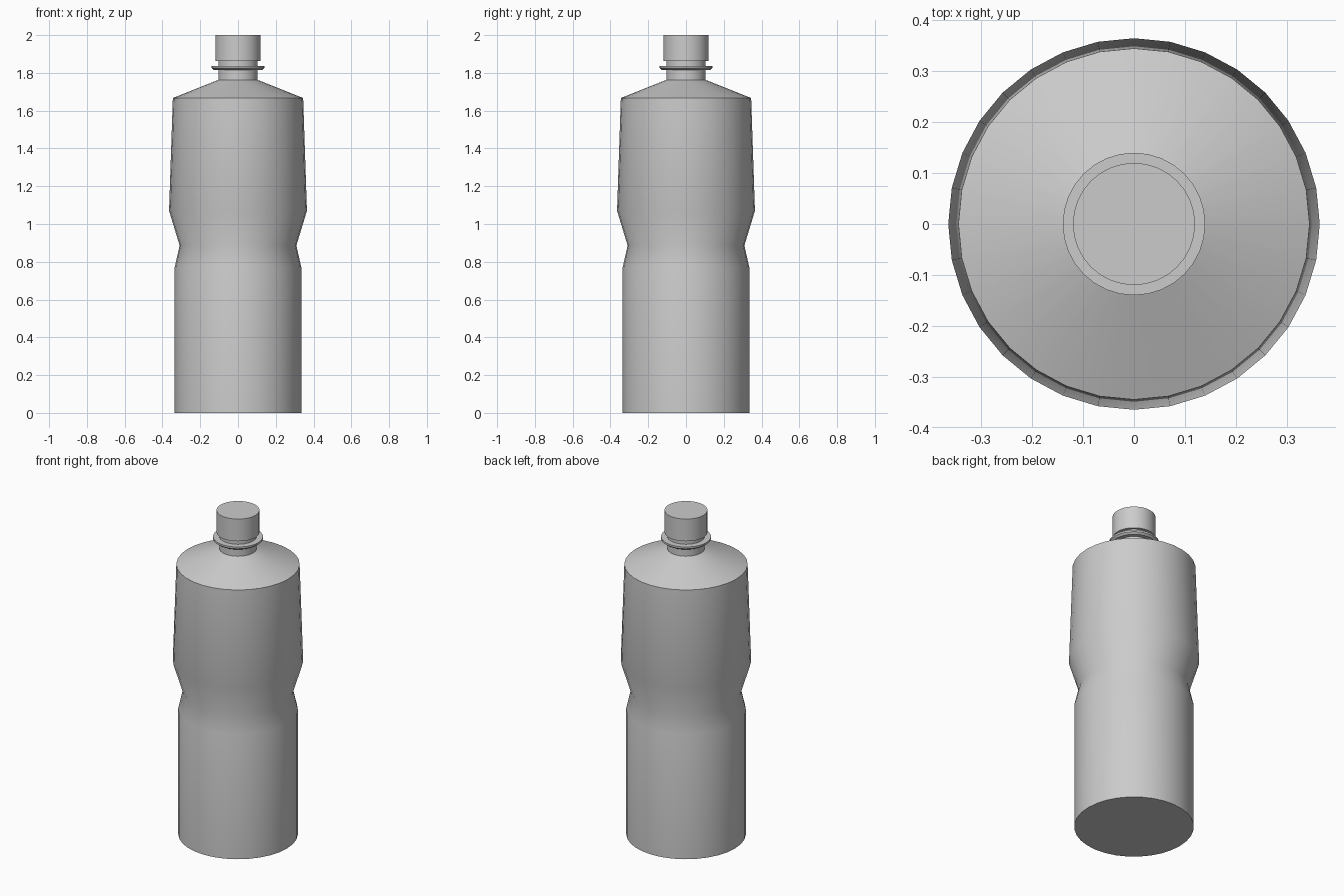
import bpy, bmesh, math

if "Cube" in bpy.data.objects:
    bpy.data.objects.remove(bpy.data.objects["Cube"])

SIDES = 32


def lathe(name, profile):
    """Closed solid turned around z from (radius, height) pairs."""
    bm = bmesh.new()
    rings = []
    for r, z in profile:
        rings.append([bm.verts.new((r * math.cos(2 * math.pi * i / SIDES),
                                    r * math.sin(2 * math.pi * i / SIDES), z))
                      for i in range(SIDES)])
    for low, high in zip(rings, rings[1:]):
        for i in range(SIDES):
            j = (i + 1) % SIDES
            bm.faces.new((low[i], low[j], high[j], high[i]))
    bm.faces.new(rings[0][::-1])
    bm.faces.new(rings[-1])
    mesh = bpy.data.meshes.new(name)
    bm.to_mesh(mesh)
    bm.free()
    obj = bpy.data.objects.new(name, mesh)
    bpy.context.collection.objects.link(obj)
    bpy.ops.object.select_all(action='DESELECT')
    obj.select_set(True)
    bpy.context.view_layer.objects.active = obj
    bpy.ops.object.shade_smooth_by_angle(angle=math.radians(35))
    return obj


# Bottle: body, pinched waist, shoulder, neck and neck ring in one profile
lathe("bottle", [
    (0.335, 0), (0.335, 0.772), (0.309, 0.886), (0.365, 1.07),
    (0.345, 1.667), (0.104, 1.763), (0.104, 1.816),
    (0.128, 1.816), (0.14, 1.826), (0.14, 1.837),
    (0.104, 1.837), (0.104, 1.87)])

# Screw cap
lathe("cap", [(0.12, 1.863), (0.12, 2.0)])
